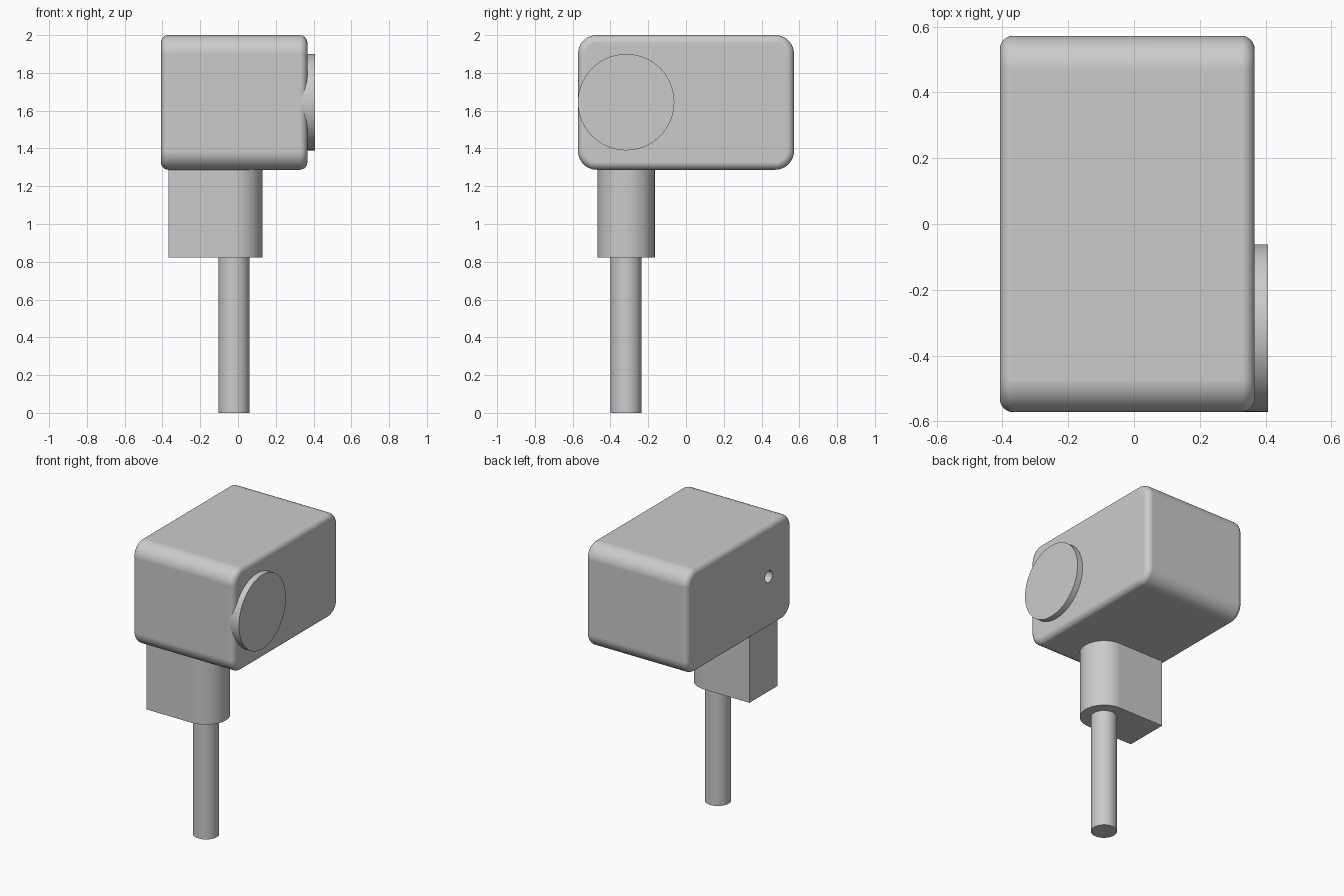
import bpy, bmesh
from math import sin, cos, pi, radians
from mathutils import Vector

if "Cube" in bpy.data.objects:
    bpy.data.objects.remove(bpy.data.objects["Cube"])

AX_Y, AX_Z = -0.317, 1.645      # shared axis of the disc and the small hole
ROD_X = -0.021


def arc(cx, cy, r, a0, a1, n):
    return [(cx + r * cos(a0 + (a1 - a0) * i / n), cy + r * sin(a0 + (a1 - a0) * i / n))
            for i in range(n + 1)]


def circle(cx, cy, r, n=64):
    return arc(cx, cy, r, 0, 2 * pi, n)[:-1]


def prism(name, outline, lo, hi, axis):
    """Extrude a 2D outline along x (outline in yz) or z (outline in xy)."""
    bm = bmesh.new()
    place = (lambda p: (lo, *p)) if axis == 'X' else (lambda p: (*p, lo))
    face = bm.faces.new([bm.verts.new(place(p)) for p in outline])
    ext = bmesh.ops.extrude_face_region(bm, geom=[face])['geom']
    step = Vector((hi - lo, 0, 0) if axis == 'X' else (0, 0, hi - lo))
    bmesh.ops.translate(bm, vec=step, verts=[v for v in ext if isinstance(v, bmesh.types.BMVert)])
    bmesh.ops.recalc_face_normals(bm, faces=bm.faces)
    mesh = bpy.data.meshes.new(name)
    bm.to_mesh(mesh)
    bm.free()
    ob = bpy.data.objects.new(name, mesh)
    bpy.context.collection.objects.link(ob)
    return ob


def activate(ob):
    bpy.ops.object.select_all(action='DESELECT')
    ob.select_set(True)
    bpy.context.view_layer.objects.active = ob


def smooth(ob):
    activate(ob)
    bpy.ops.object.shade_smooth_by_angle(angle=radians(35))
    ob.modifiers.new("face_weights", 'WEIGHTED_NORMAL').keep_sharp = True


# housing: rounded rectangle along x with a smaller fillet around both ends
hy, z0, z1, r = 0.572, 1.287, 2.0, 0.1
outline = []
for i, (cy, cz) in enumerate([(hy - r, z1 - r), (-hy + r, z1 - r),
                              (-hy + r, z0 + r), (hy - r, z0 + r)]):
    outline += arc(cy, cz, r, i * pi / 2, (i + 1) * pi / 2, 12)
housing = prism("housing", outline, -0.408, 0.367, 'X')
bevel = housing.modifiers.new("rim_fillet", 'BEVEL')
bevel.width, bevel.segments = 0.04, 8
bevel.limit_method, bevel.angle_limit = 'ANGLE', radians(60)

# small round hole in the left side
cutter = prism("hole_cutter", circle(AX_Y, AX_Z, 0.04, 32), -0.5, -0.31, 'X')
cutter.hide_render = True
cut = housing.modifiers.new("hole", 'BOOLEAN')
cut.operation, cut.solver, cut.object = 'DIFFERENCE', 'EXACT', cutter
activate(housing)
for mod in ("rim_fillet", "hole"):
    bpy.ops.object.modifier_apply(modifier=mod)
bpy.data.objects.remove(cutter, do_unlink=True)
smooth(housing)

# round cover disc on the right side
smooth(prism("cover_disc", circle(AX_Y, AX_Z, 0.255, 96), 0.33, 0.408, 'X'))

# neck: block with one half-round end
neck = [(-0.368, AX_Y + 0.152), (-0.368, AX_Y - 0.152)]
neck += arc(ROD_X - 0.002, AX_Y, 0.152, -pi / 2, pi / 2, 32)
smooth(prism("neck", neck, 0.823, 1.3, 'Z'))

# rod
smooth(prism("rod", circle(ROD_X, AX_Y, 0.082), 0.0, 0.85, 'Z'))
